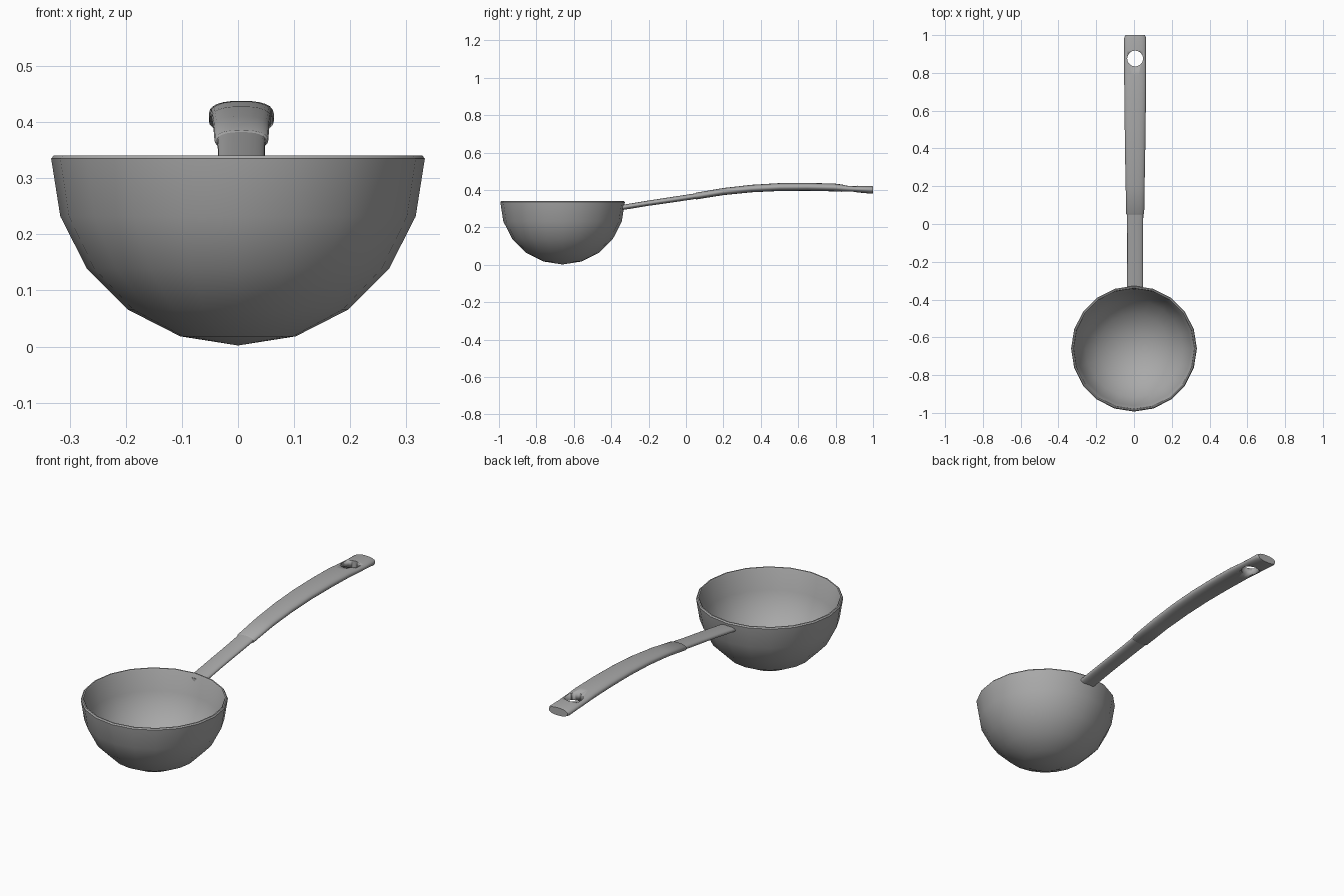
import bpy, bmesh, math

if "Cube" in bpy.data.objects:
    bpy.data.objects.remove(bpy.data.objects["Cube"])

steel = bpy.data.materials.new("brushed_grey_metal")
steel.use_nodes = True
grey = (0.4, 0.4, 0.4, 1)
steel.diffuse_color = grey
steel.node_tree.nodes["Principled BSDF"].inputs["Base Color"].default_value = grey


def make_object(name, bm, angle=40):
    bmesh.ops.recalc_face_normals(bm, faces=bm.faces[:])
    mesh = bpy.data.meshes.new(name)
    bm.to_mesh(mesh)
    bm.free()
    ob = bpy.data.objects.new(name, mesh)
    bpy.context.collection.objects.link(ob)
    mesh.materials.append(steel)
    bpy.ops.object.select_all(action="DESELECT")
    ob.select_set(True)
    bpy.context.view_layer.objects.active = ob
    bpy.ops.object.shade_smooth_by_angle(angle=math.radians(angle))
    return ob


def loft(bm, rings):
    """Skin closed rings of points and cap both ends."""
    loops = [[bm.verts.new(p) for p in ring] for ring in rings]
    n = len(loops[0])
    for a, b in zip(loops, loops[1:]):
        for i in range(n):
            j = (i + 1) % n
            bm.faces.new((a[i], a[j], b[j], b[i]))
    bm.faces.new(loops[0])
    bm.faces.new(loops[-1])


# Bowl: hollow hemisphere with a chamfered rim, spun from a profile
SIDES, RADIUS, WALL, BOWL_Y, RIM_Z = 20, 0.333, 0.015, -0.66, 0.335


def arc(r):
    steps = [math.radians(18 * k) for k in range(6)]
    return [(r * math.sin(a), RIM_Z - r * math.cos(a)) for a in steps]


lip = [(RADIUS - 0.005, RIM_Z + 0.006), (RADIUS - WALL + 0.004, RIM_Z + 0.006)]
profile = arc(RADIUS) + lip + arc(RADIUS - WALL)[::-1]
bm = bmesh.new()
verts = [bm.verts.new((0, BOWL_Y - r, z)) for r, z in profile]
edges = [bm.edges.new(pair) for pair in zip(verts, verts[1:])]
bmesh.ops.spin(bm, geom=verts + edges, cent=(0, BOWL_Y, 0), axis=(0, 0, 1),
               angle=math.tau, steps=SIDES)
bmesh.ops.remove_doubles(bm, verts=bm.verts[:], dist=0.0005)
make_object("bowl", bm)

# Handle parts: oval sections (y, centre z, half width, half thickness)
HANDLE_X = 0.006


def oval(y, z, w, t, n=24):
    ring = []
    for k in range(n):
        a = math.tau * k / n
        c, s = math.cos(a), math.sin(a)
        ring.append((HANDLE_X + w * math.copysign(abs(c) ** 0.8, c), y,
                     z + t * math.copysign(abs(s) ** 0.9, s)))
    return ring


neck = [(-0.347, 0.306, 0.043, 0.014), (-0.2, 0.330, 0.042, 0.014),
        (-0.05, 0.352, 0.042, 0.015), (0.12, 0.378, 0.044, 0.015)]
grip = [(0.05, 0.367, 0.044, 0.015), (0.055, 0.368, 0.048, 0.018),
        (0.2, 0.392, 0.050, 0.019), (0.35, 0.408, 0.053, 0.020),
        (0.5, 0.416, 0.055, 0.021), (0.65, 0.417, 0.057, 0.021),
        (0.79, 0.414, 0.058, 0.021), (0.85, 0.409, 0.058, 0.019),
        (0.92, 0.405, 0.058, 0.018), (0.985, 0.402, 0.058, 0.021),
        (1.0, 0.401, 0.052, 0.019)]

bm = bmesh.new()
loft(bm, [oval(*s) for s in neck])
make_object("handle_neck", bm)

bm = bmesh.new()
loft(bm, [oval(*s) for s in grip])
handle = make_object("handle_grip", bm)

# Hanging hole through the end of the grip
bm = bmesh.new()
bmesh.ops.create_cone(bm, cap_ends=True, segments=20, radius1=0.042,
                      radius2=0.042, depth=0.3)
bmesh.ops.translate(bm, verts=bm.verts[:], vec=(HANDLE_X, 0.876, 0.4))
cutter = make_object("hanging_hole_cutter", bm)
cutter.hide_render = True
cutter.hide_set(True)
cutter.display_type = "WIRE"
cut = handle.modifiers.new("hanging_hole", "BOOLEAN")
cut.operation = "DIFFERENCE"
cut.solver = "EXACT"
cut.object = cutter
